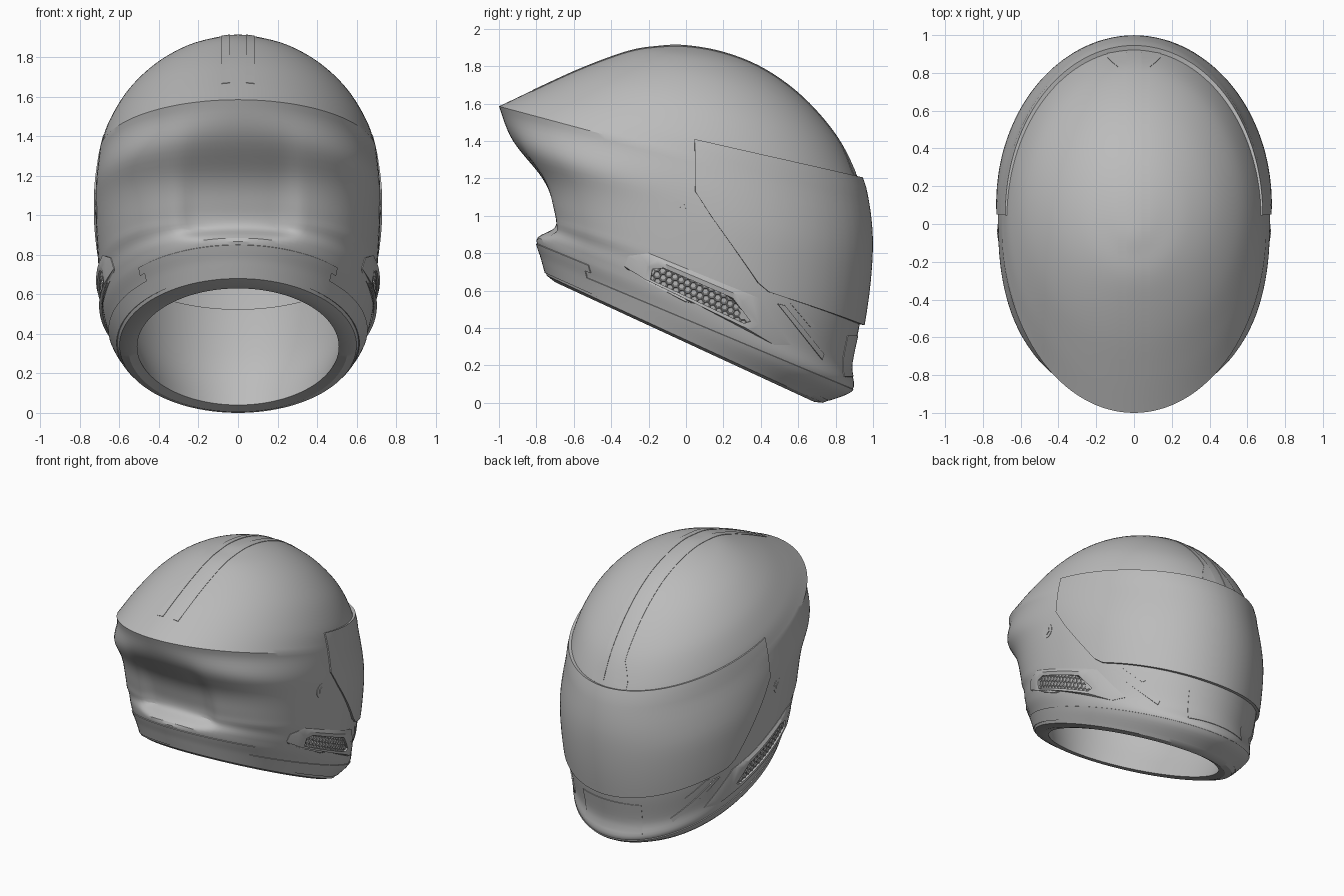
import bpy, bmesh, math
from mathutils import Vector
from mathutils.bvhtree import BVHTree

cube = bpy.data.objects.get("Cube")
if cube:
    bpy.data.objects.remove(cube)

GREY = (0.5, 0.5, 0.5, 1)
grey = bpy.data.materials.new("plain grey")
grey.use_nodes = True
grey.diffuse_color = GREY
grey.node_tree.nodes["Principled BSDF"].inputs["Base Color"].default_value = GREY


def finish(bm, name, thick=0, mirror=False, cutter=None):
    mesh = bpy.data.meshes.new(name)
    bm.to_mesh(mesh)
    bm.free()
    mesh.materials.append(grey)
    ob = bpy.data.objects.new(name, mesh)
    bpy.context.collection.objects.link(ob)
    bpy.ops.object.select_all(action='DESELECT')
    ob.select_set(True)
    bpy.context.view_layer.objects.active = ob
    if thick:
        mod = ob.modifiers.new("thickness", 'SOLIDIFY')
        mod.thickness, mod.offset = thick, -1
        bpy.ops.object.modifier_apply(modifier=mod.name)
    if mirror:
        mod = ob.modifiers.new("mirror", 'MIRROR')
        mod.use_mirror_merge = False
        bpy.ops.object.modifier_apply(modifier=mod.name)
    if cutter:
        mod = ob.modifiers.new("opening", 'BOOLEAN')
        mod.operation, mod.solver, mod.object = 'DIFFERENCE', 'EXACT', cutter
        bpy.ops.object.modifier_apply(modifier=mod.name)
        bpy.data.objects.remove(cutter)
    bpy.ops.object.shade_smooth_by_angle(angle=math.radians(30))
    return ob


def spline(rows, steps, ghost=None):
    """Catmull-Rom through ring rows."""
    rows = [Vector(r) for r in rows]
    last = Vector(ghost) if ghost else 2 * rows[-1] - rows[-2]
    p = [2 * rows[0] - rows[1]] + rows + [last]
    out = []
    for i in range(1, len(p) - 2):
        a, b, c, d = p[i - 1:i + 3]
        for k in range(steps):
            t = k / steps
            out.append(0.5 * (2 * b + (c - a) * t + (2 * a - 5 * b + 4 * c - d) * t * t
                              + (3 * b - a - 3 * c + d) * t ** 3))
    return out + [rows[-1]]


def ramp(v, a, b):
    t = min(1, max(0, (v - a) / (b - a)))
    return t * t * (3 - 2 * t)


SEG = 128


def ring(row, dent=0):
    """Tilted ellipse from back y, back z, front y, front z, half width."""
    by, bz, fy, fz, w = row
    pts = []
    square = 2 / (2 + .5 * ramp(bz, .88, .98) * ramp(bz, 1.56, 1.3)) if dent else 1
    for i in range(SEG):
        a = math.tau * i / SEG
        s, c = math.sin(a), math.cos(a)
        if c < 0:  # squarer back wall
            s, c = math.copysign(abs(s) ** square, s), -(-c) ** square
        x, y, z = w * s, (by + fy) / 2 + (fy - by) / 2 * c, (bz + fz) / 2 + (fz - bz) / 2 * c
        if y < 0:  # hollow in the back wall
            y += dent * ramp(abs(x), .33, .2) * ramp(z, .87, .93) * ramp(z, 1.5, 1.0)
        pts.append((x, y, z))
    return pts


def loft(rings, keep=lambda row, y: True):
    bm = bmesh.new()
    loops = [[bm.verts.new(p) for p in r] for r in rings]
    for row, (a, b) in enumerate(zip(loops, loops[1:])):
        for i in range(SEG):
            j = (i + 1) % SEG
            if keep(row, (a[i].co.y + a[j].co.y) / 2):
                bm.faces.new((a[i], a[j], b[j], b[i]))
    bmesh.ops.delete(bm, geom=[v for v in bm.verts if not v.link_faces], context='VERTS')
    bmesh.ops.remove_doubles(bm, verts=bm.verts, dist=1e-5)
    bmesh.ops.recalc_face_normals(bm, faces=bm.faces)
    return bm


# Shell: lower walls up to the ridge, crown, and padded inside
ridge = (-1, 1.585, .955, 1.06, .70)
lower = [(-.745, .68, .73, 0, .60), (-.77, .77, .89, .07, .65), (-.80, .885, .885, .2, .685),
         (-.745, .95, .925, .40, .70), (-.755, 1.05, .955, .6, .712),
         (-.80, 1.2, .97, .78, .72), (-.93, 1.40, .97, .92, .718), ridge]
crown = [ridge, (-.8, 1.68, .92, 1.2, .66), (-.6, 1.772, .81, 1.42, .57), (-.43, 1.84, .63, 1.63, .44),
         (-.29, 1.886, .42, 1.785, .29), (-.17, 1.905, .2, 1.875, .145), (-.02, 1.913, -.02, 1.913, 0)]
inside = [(-.65, .63, .64, .04, .51), (-.66, .86, .77, .3, .60), (-.66, 1.2, .86, .8, .63),
          (-.7, 1.45, .84, 1.1, .6), (-.5, 1.68, .66, 1.46, .45), (-.27, 1.80, .32, 1.72, .22),
          (0, 1.83, 0, 1.83, 0)]
low = spline(lower, 6)
outer = [ring(r, .05) for r in low + spline(crown, 6, (.2, 1.875, -.17, 1.905, -.145))[1:]]
inner = [ring(r) for r in spline(inside, 5)]
lip = [ring((-.70, .645, .685, .005, .555))]
probe = loft(outer)
tree = BVHTree.FromBMesh(probe)
probe.free()

# Eye opening behind the visor
bm = bmesh.new()
port = bm.faces.new([bm.verts.new((-1, y, z)) for y, z in
                     [(.2, 1.1), (.43, .67), (1.1, .42), (1.1, 1.12), (.2, 1.33)]])
side = bmesh.ops.extrude_face_region(bm, geom=[port])["geom"]
bmesh.ops.translate(bm, verts=[g for g in side if isinstance(g, bmesh.types.BMVert)], vec=(2, 0, 0))
bmesh.ops.recalc_face_normals(bm, faces=bm.faces)
eye_port = finish(bm, "eye_port_cutter")
finish(loft(inner[::-1] + lip + outer), "helmet_shell", cutter=eye_port)

# Bottom trim, stepping up round the back of the neck
grow = Vector((-.006, 0, .006, 0, .006))
finish(loft([ring(r + grow) for r in low[1:11]], lambda row, y: row < 5 or y < -.52), "lower_trim", .02)


def cast(start, direction):
    return tree.ray_cast(Vector(start), Vector(direction).normalized())[0]


def interp(pts, v):
    for (a, p), (b, q) in zip(pts, pts[1:]):
        if v <= b:
            return p + (q - p) * max(0, (v - a) / (b - a))
    return pts[-1][1]


def wrap(name, half_angle, z_low, z_high, lift, thick, cols=96, rows=14):
    """Panel wrapped round the front; z limits and lift are functions of y."""
    bm = bmesh.new()
    grid = []
    for i in range(cols + 1):
        a = half_angle * (2 * i / cols - 1)
        d = Vector((.72 * math.sin(a), .98 * math.cos(a), 0))
        lo, hi = z_low(d.y), z_high(d.y)
        col = []
        for k in range(rows + 1):
            hit = cast((0, 0, lo + (hi - lo) * k / rows), d)
            col.append(bm.verts.new(hit + d.normalized() * lift(d.y)))
        grid.append(col)
    for a, b in zip(grid, grid[1:]):
        for k in range(rows):
            bm.faces.new((a[k], a[k + 1], b[k + 1], b[k]))
    bm.normal_update()
    if sum(f.normal.y for f in bm.faces) < 0:
        bmesh.ops.reverse_faces(bm, faces=bm.faces)
    finish(bm, name, thick)


# Visor and chin plate
visor_low = [(.05, 1.13), (.13, 1.0), (.38, .64), (.44, .59), (.98, .415)]
wrap("visor", math.acos(.05), lambda y: interp(visor_low, y),
     lambda y: 1.41 - .22 * (y - .05), lambda y: .008 + .02 * y, .03)
wrap("chin_plate", .36, lambda y: .14, lambda y: .36, lambda y: .004, .02, 30, 6)


def side_panel(name, polys, thick):
    """Panels drawn as (lift, y, z) outlines and laid on both sides of the shell."""
    bm = bmesh.new()
    for poly in polys:
        bm.faces.new([bm.verts.new(p) for p in poly])
    bmesh.ops.remove_doubles(bm, verts=bm.verts, dist=1e-5)
    for k in range(-10, 20):
        bmesh.ops.bisect_plane(bm, geom=bm.verts[:] + bm.edges[:] + bm.faces[:],
                               plane_co=(0, k * .05, 0), plane_no=(0, 1, 0))
    for v in bm.verts:
        v.co.x += cast((2, v.co.y, v.co.z), (-1, 0, 0)).x
    bm.normal_update()
    for f in bm.faces:
        if f.normal.x < 0:
            f.normal_flip()
    finish(bm, name, thick, True)


def bridge(a, b, ha, hb):
    n = len(a)
    return [[(ha, *a[i]), (ha, *a[(i + 1) % n]), (hb, *b[(i + 1) % n]), (hb, *b[i])] for i in range(n)]


# Side vent surround, with a raised rim round the grille
rim_out = [(-.33, .73), (-.31, .785), (-.2, .80), (.39, .56), (.56, .31), (.47, .31)]
rim_mid = [(-.22, .66), (-.21, .735), (-.12, .745), (.27, .58), (.39, .42), (.32, .40)]
rim_in = [(-.19, .66), (-.18, .715), (-.12, .72), (.25, .56), (.345, .435), (.31, .425)]
side_panel("vent_surround", bridge(rim_out, rim_mid, .005, .02) + bridge(rim_mid, rim_in, .02, .016), .018)

# Honeycomb grille
cells = []
along, across = Vector((.9, -.436)), Vector((.436, .9))
R = .021
for row in range(4):
    for col in range(16):
        u = (col + row % 2 / 2) * R * math.sqrt(3)
        v = row * R * 1.5
        if u > .55 - v * 1.1 or (row == 3 and col == 0):
            continue
        c = Vector((-.185, .665)) + along * u + across * v
        big, small = [[tuple(c + r * (along * math.sin(k * math.pi / 3) + across * math.cos(k * math.pi / 3)))
                       for k in range(6)] for r in (R, R * .72)]
        cells += bridge(big, small, .007, .001)
side_panel("vent_grille", cells, 0)

# Slanted slats between vent and chin
side_panel("cheek_slats", [[(.009, .49, .53), (.009, .53, .52), (.009, .74, .26), (.009, .73, .23)],
                           [(.005, .56, .53), (.005, .58, .53), (.005, .69, .41), (.005, .67, .40)]], .015)

# Visor pivots: ring and hexagonal screw, square to the shell
hit, out = tree.ray_cast(Vector((2, -.05, 1.03)), Vector((-1, 0, 0)))[:2]
out = out if out.x > 0 else -out
for name, r, depth, sides in (("pivot_ring", .05, .01, 40), ("pivot_screw", .027, .014, 6)):
    bm = bmesh.new()
    for v in bmesh.ops.create_circle(bm, cap_ends=True, radius=r, segments=sides)["verts"]:
        v.co = hit + out * depth + out.to_track_quat('Z', 'Y') @ v.co
    face = bm.faces[:][0]
    bm.normal_update()
    if face.normal.x < 0:
        face.normal_flip()
    bmesh.ops.inset_region(bm, faces=[face], thickness=r * .25, depth=0)
    bmesh.ops.inset_region(bm, faces=[face], thickness=r * .1, depth=-.008)
    finish(bm, name, .03, True)

# Twin crown strips, flaring above the visor
bm = bmesh.new()
pairs = []
for i in range(71):
    y = -.82 + 1.725 * i / 70
    pair = []
    for x in (.04, interp([(-.82, .083), (.83, .083), (.875, .14), (.92, .14)], y)):
        hit, normal = tree.ray_cast(Vector((x, y, 3)), Vector((0, 0, -1)))[:2]
        normal = normal if normal.z > 0 else -normal
        pair.append(bm.verts.new(hit + normal * .003))
    pairs.append(pair)
for (a, b), (c, d) in zip(pairs, pairs[1:]):
    bm.faces.new((a, b, d, c))
finish(bm, "crown_strips", .012, True)
